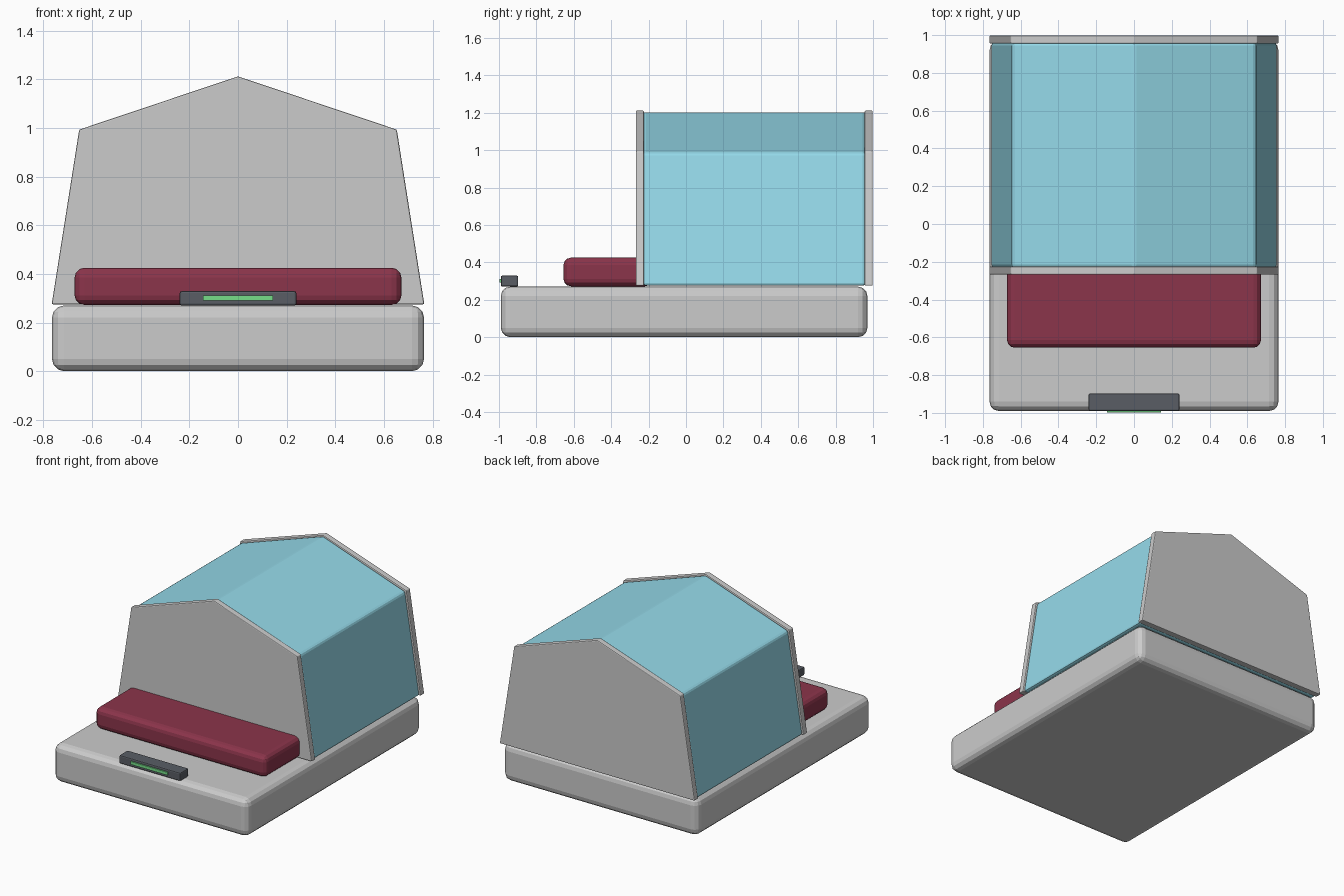
import bpy, bmesh

if "Cube" in bpy.data.objects:
    bpy.data.objects.remove(bpy.data.objects["Cube"])


def material(name, rgb):
    m = bpy.data.materials.new(name)
    m.diffuse_color = (*rgb, 1)
    m.use_nodes = True
    m.node_tree.nodes["Principled BSDF"].inputs["Base Color"].default_value = m.diffuse_color
    return m


def finish(name, bm, bevel, segments, mat):
    if bevel:
        bmesh.ops.bevel(bm, geom=bm.edges[:], offset=bevel, segments=segments,
                        profile=0.5, affect='EDGES', clamp_overlap=True)
    bmesh.ops.recalc_face_normals(bm, faces=bm.faces[:])
    mesh = bpy.data.meshes.new(name)
    bm.to_mesh(mesh)
    bm.free()
    ob = bpy.data.objects.new(name, mesh)
    bpy.context.collection.objects.link(ob)
    if mat:
        mesh.materials.append(mat)
    return ob


def prism(name, profile, y0, y1, bevel=0, segments=2, mat=None):
    """Extrude an xz profile from y0 to y1 and round its edges."""
    bm = bmesh.new()
    face = bm.faces.new([bm.verts.new((x, y0, z)) for x, z in profile])
    ext = bmesh.ops.extrude_face_region(bm, geom=[face])
    verts = [v for v in ext['geom'] if isinstance(v, bmesh.types.BMVert)]
    bmesh.ops.translate(bm, verts=verts, vec=(0, y1 - y0, 0))
    return finish(name, bm, bevel, segments, mat)


def slab(name, half_x, y0, y1, z0, z1, bevel=0, segments=2, mat=None):
    profile = [(-half_x, z0), (half_x, z0), (half_x, z1), (-half_x, z1)]
    return prism(name, profile, y0, y1, bevel, segments, mat)


def house(half_bottom, half_eave, bottom, eave, ridge):
    return [(-half_bottom, bottom), (half_bottom, bottom), (half_eave, eave),
            (0, ridge), (-half_eave, eave)]


glass = material("glass_blue", (0.30, 0.70, 0.82))
red = material("cushion_red", (0.26, 0.035, 0.07))
dark = material("panel_dark", (0.10, 0.11, 0.13))
green = material("light_green", (0.18, 0.72, 0.25))

# Rounded plinth
slab("base", 0.765, -0.99, 0.97, 0.0, 0.27, 0.05, 3)

# Gabled canopy between two end plates
prism("canopy", house(0.757, 0.645, 0.275, 0.985, 1.205), -0.23, 0.96, 0.015, 2, glass)
plate = house(0.766, 0.653, 0.275, 0.993, 1.212)
prism("front_plate", plate, -0.268, -0.225, 0.006, 2)
prism("back_plate", plate, 0.955, 0.998, 0.006, 2)

# Cushion running under the front plate
slab("cushion", 0.672, -0.655, -0.18, 0.272, 0.425, 0.04, 3, red)

# Control panel with its light strip
slab("control_panel", 0.24, -0.99, -0.897, 0.27, 0.329, 0.008, 2, dark)
slab("light_strip", 0.144, -0.998, -0.985, 0.291, 0.312, 0, 1, green)
